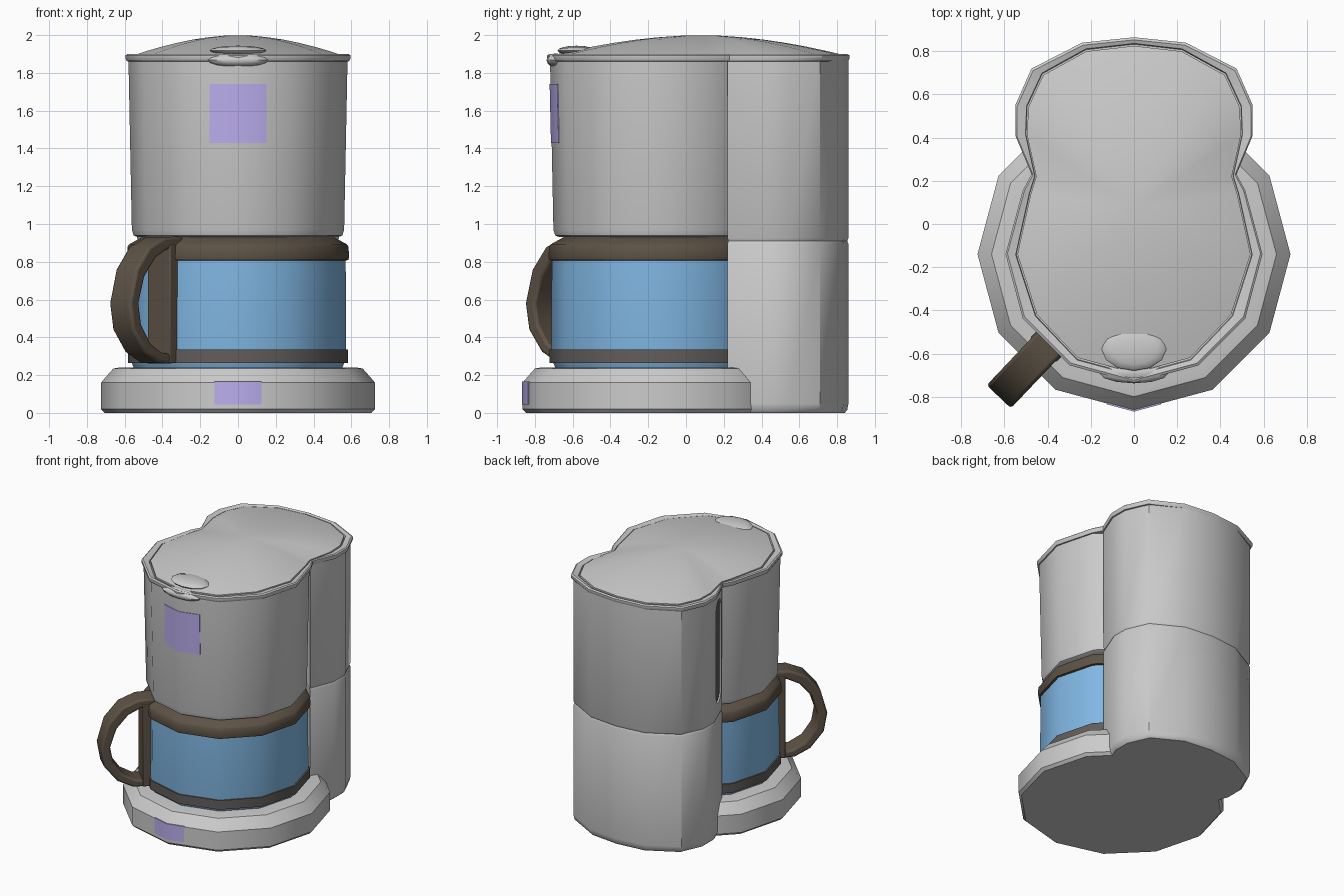
import bpy, bmesh, math
from mathutils import Vector, Matrix

if "Cube" in bpy.data.objects:
    bpy.data.objects.remove(bpy.data.objects["Cube"])

CY = -0.14  # centre of base, carafe and hopper


def material(name, rgb):
    m = bpy.data.materials.new(name)
    m.diffuse_color = (*rgb, 1)
    m.use_nodes = True
    m.node_tree.nodes["Principled BSDF"].inputs["Base Color"].default_value = m.diffuse_color
    return m


blue = material("blue_glass", (0.22, 0.48, 0.78))
brown = material("brown_plastic", (0.11, 0.085, 0.06))
dark = material("dark_trim", (0.12, 0.11, 0.105))
purple = material("purple_label", (0.5, 0.42, 0.85))


def loft(name, rings, mat=None, cap=True):
    """Skin a stack of closed rings that share a point count."""
    bm = bmesh.new()
    vs = [[bm.verts.new(p) for p in r] for r in rings]
    n = len(vs[0])
    for a, b in zip(vs, vs[1:]):
        for i in range(n):
            j = (i + 1) % n
            bm.faces.new((a[i], a[j], b[j], b[i]))
    if cap:
        bm.faces.new(vs[0][::-1])
        bm.faces.new(vs[-1])
    bmesh.ops.recalc_face_normals(bm, faces=bm.faces[:])
    me = bpy.data.meshes.new(name)
    bm.to_mesh(me)
    bm.free()
    ob = bpy.data.objects.new(name, me)
    bpy.context.collection.objects.link(ob)
    if mat:
        me.materials.append(mat)
    return ob


def twelve(r, z):
    return [(r * math.sin(i * math.pi / 6), CY - r * math.cos(i * math.pi / 6), z)
            for i in range(12)]


def turned(name, profile, mat=None):
    return loft(name, [twelve(r, z) for r, z in profile], mat)


def mirrored(half):
    return half + [(-x, y) for x, y in half[-2:0:-1]]


def scaled(outline, s, z, cy):
    return [(x * s, cy + (y - cy) * s, z) for x, y in outline]


# Base and carafe
turned("base", [(0.705, 0), (0.725, 0.02), (0.725, 0.16), (0.70, 0.19),
                (0.66, 0.235), (0.63, 0.24)])
turned("carafe_glass", [(0.55, 0.235), (0.565, 0.27), (0.573, 0.33), (0.57, 0.82)], blue)
turned("carafe_band", [(0.565, 0.265), (0.583, 0.265), (0.583, 0.335), (0.565, 0.335)], dark)
turned("carafe_lid", [(0.565, 0.805), (0.585, 0.81), (0.588, 0.825), (0.585, 0.88),
                      (0.575, 0.893), (0.49, 0.94)], brown)

# Filter hopper
turned("filter_hopper", [(0.53, 0.93), (0.553, 0.94), (0.562, 0.97), (0.58, 1.87)])

# Water column, with a front hollowed around the carafe
col = mirrored([(0, 0.47), (0.29, 0.38), (0.46, 0.22), (0.535, 0.41), (0.535, 0.54),
                (0.46, 0.71), (0.232, 0.835), (0, 0.86)])
column = loft("water_column", [scaled(col, s, z, 0.42) for s, z in (
    (0.955, 0), (0.985, 0.015), (1, 0.05), (1, 0.895), (0.985, 0.91), (1, 0.925), (1, 1.87))])

# Water level window on the left flank
A, B = Vector((-0.535, 0.41, 0)), Vector((-0.46, 0.22, 0))
mid, along = (A + B) / 2, (B - A).normalized()
out = Vector((along.y, -along.x, 0))
if out.x > 0:
    out = -out


def capsule(name, w, z0, z1, d0, d1, mat=None):
    """Rounded upright slot shape between depths d0 and d1 of the flank."""
    h = w / 2
    pts = []
    for k in range(14):
        a = math.pi * (k % 7) / 6 + (math.pi if k > 6 else 0)
        pts.append((h * math.cos(a), (z0 + h if k > 6 else z1 - h) + h * math.sin(a)))
    return loft(name, [[mid + along * u + out * d + Vector((0, 0, z)) for u, z in pts]
                       for d in (d0, d1)], mat)


cutter = capsule("window_cutter", 0.15, 1.02, 1.81, -0.018, 0.05)
cutter.hide_render = True
mod = column.modifiers.new("window", "BOOLEAN")
mod.operation, mod.object, mod.solver = "DIFFERENCE", cutter, "EXACT"
bpy.context.view_layer.objects.active = column
bpy.ops.object.modifier_apply(modifier="window")
bpy.data.objects.remove(cutter)
capsule("water_window", 0.135, 1.03, 1.80, -0.022, -0.008, dark)

# Rim around the figure-eight top
rim = mirrored([(0, -0.735), (0.298, -0.655), (0.515, -0.438), (0.595, -0.14), (0.515, 0.157),
                (0.475, 0.23), (0.55, 0.41), (0.55, 0.55), (0.475, 0.72), (0.24, 0.84), (0, 0.865)])
lid = mirrored([(0, -0.69), (0.26, -0.62), (0.45, -0.42), (0.54, -0.14), (0.478, 0.14),
                (0.453, 0.22), (0.495, 0.41), (0.49, 0.54), (0.42, 0.69), (0.22, 0.80), (0, 0.825)])
loft("top_rim", [scaled(rim, 0.96, 1.86, 0.06), scaled(rim, 0.99, 1.862, 0.06),
                 scaled(rim, 1, 1.875, 0.06), scaled(rim, 1, 1.893, 0.06),
                 scaled(rim, 0.985, 1.90, 0.06), scaled(lid, 1.015, 1.893, 0.06),
                 scaled(lid, 1.01, 1.875, 0.06)])

# Domed lid
loft("lid", [scaled(lid, 1, 1.865, 0.08)] +
     [scaled(lid, t, 1.897 + 0.103 * (1 - t ** 1.8), 0.08)
      for t in (1, 0.9, 0.75, 0.6, 0.45, 0.3, 0.12)])


# Finger tab on the lid and lip below it
def pebble(name, loc, size):
    bm = bmesh.new()
    bmesh.ops.create_uvsphere(bm, u_segments=12, v_segments=8, radius=1,
                              matrix=Matrix.Translation(loc) @ Matrix.Diagonal((*size, 1)))
    me = bpy.data.meshes.new(name)
    bm.to_mesh(me)
    bm.free()
    bpy.context.collection.objects.link(bpy.data.objects.new(name, me))


pebble("lid_tab", (0, -0.58, 1.918), (0.15, 0.10, 0.026))
pebble("rim_lip", (0, -0.69, 1.867), (0.16, 0.048, 0.036))

# Carafe handle, pointing front left
ang = math.radians(226.5)
d = Vector((math.cos(ang), math.sin(ang), 0))
side = Vector((-d.y, d.x, 0))


def slab(name, profile, width, bevel):
    ob = loft(name, [[Vector((0, CY, z)) + d * r + side * w for r, z in profile]
                     for w in (-width / 2, width / 2)], brown)
    m = ob.modifiers.new("bevel", "BEVEL")
    m.width, m.segments = bevel, 2


slab("handle_grip", [(0.50, 0.935), (0.64, 0.93), (0.76, 0.88), (0.86, 0.76), (0.91, 0.58),
                     (0.885, 0.44), (0.79, 0.32), (0.68, 0.265), (0.57, 0.26),
                     (0.57, 0.31), (0.66, 0.32), (0.75, 0.37), (0.82, 0.47), (0.84, 0.58),
                     (0.795, 0.72), (0.71, 0.82), (0.62, 0.865), (0.50, 0.88)], 0.155, 0.015)
slab("handle_mount", [(0.54, 0.265), (0.61, 0.265), (0.61, 0.89), (0.54, 0.89)], 0.165, 0.006)


# Blank label panels folded over the front edge
def label(name, hw, z0, z1, r0, r1):
    rings = []
    for z, r in ((z0, r0), (z1, r1)):
        front = [(x, CY - r + abs(x) * 0.268, z) for x in (-hw, 0, hw)]
        rings.append(front + [(x, y + 0.015, z) for x, y, z in front[::-1]])
    loft(name, rings, purple)


label("hopper_label", 0.15, 1.43, 1.74, 0.575, 0.582)
label("base_label", 0.125, 0.045, 0.165, 0.729, 0.729)

# Smooth shading with sharp creases
bpy.ops.object.select_all(action="SELECT")
bpy.ops.object.shade_smooth_by_angle(angle=math.radians(35))
